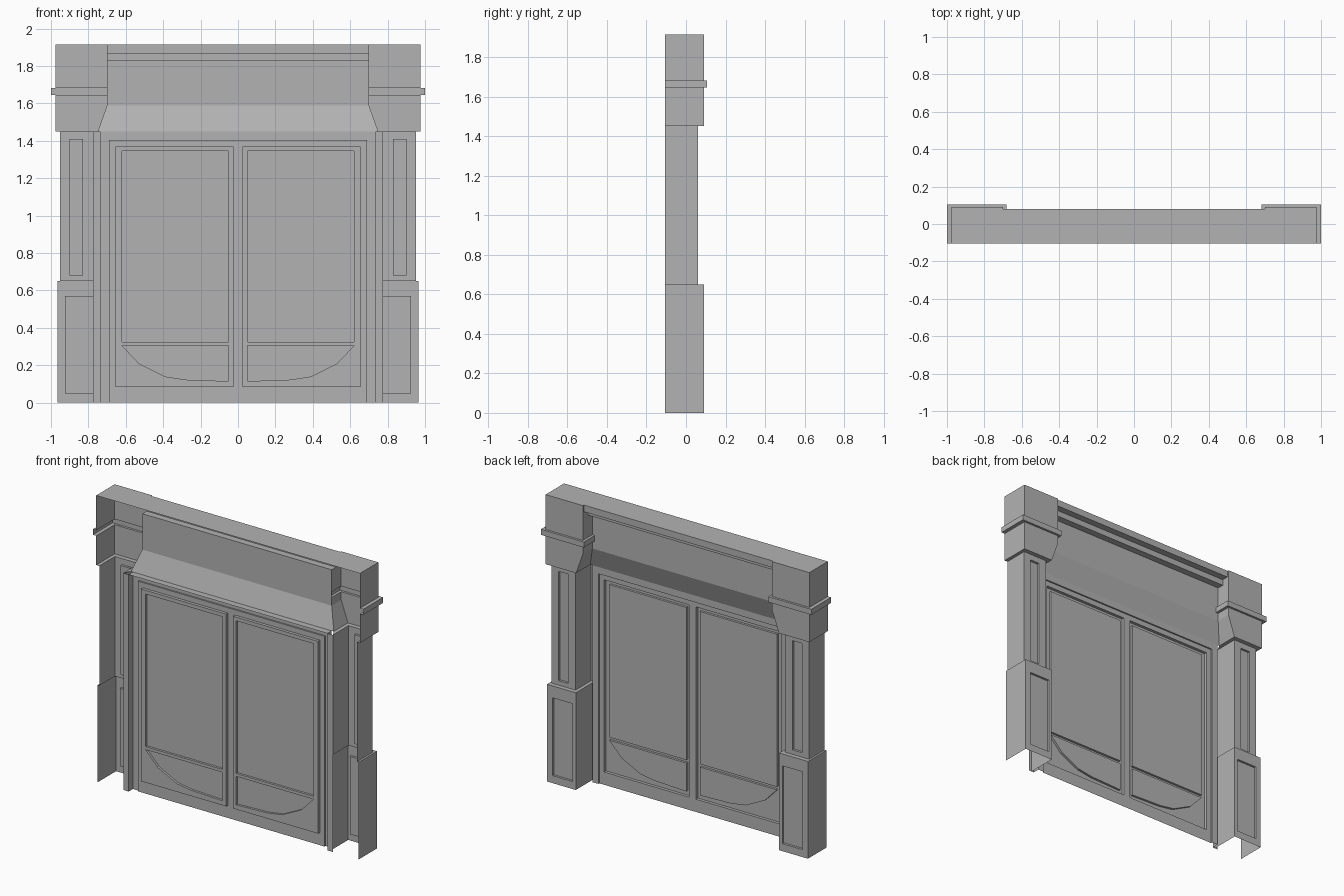
import bpy, bmesh

cube = bpy.data.objects.get("Cube")
if cube:
    bpy.data.objects.remove(cube, do_unlink=True)

# One plain stone grey for everything
stone = bpy.data.materials.new("stone_grey")
stone.use_nodes = True
colour = (0.45, 0.45, 0.45, 1)
stone.diffuse_color = colour
stone.node_tree.nodes["Principled BSDF"].inputs["Base Color"].default_value = colour

BACK = -0.105    # open rear edge of the shell
FACE = 0.09      # front of the pillar blocks


def finish(name, bm, mirror=True):
    """Clean the surface, turn it outward and make an object."""
    bmesh.ops.remove_doubles(bm, verts=bm.verts, dist=0.0002)
    bmesh.ops.dissolve_degenerate(bm, edges=bm.edges, dist=0.0002)
    bmesh.ops.recalc_face_normals(bm, faces=bm.faces)
    if sum(f.normal.y * f.calc_area() for f in bm.faces) < 0:
        bmesh.ops.reverse_faces(bm, faces=bm.faces)
    mesh = bpy.data.meshes.new(name)
    bm.to_mesh(mesh)
    bm.free()
    mesh.materials.append(stone)
    obj = bpy.data.objects.new(name, mesh)
    bpy.context.collection.objects.link(obj)
    if mirror:
        mod = obj.modifiers.new("mirror", 'MIRROR')
        mod.use_clip = True
    return obj


def face(bm, points):
    return bm.faces.new([bm.verts.new(p) for p in points])


def rect(x0, x1, z0, z1):
    return [(x0, z0), (x1, z0), (x1, z1), (x0, z1)]


def strip(bm, a, b):
    """Quads joining two point rows, skipping those of no area."""
    for i in range(len(a) - 1):
        quad = [a[i], a[i + 1], b[i + 1], b[i]]
        if len(set(quad)) > 2:
            face(bm, list(dict.fromkeys(quad)))


def sheet(bm, outline, y, panels):
    """Upright sheet with holes; each hole holds a panel set at its own depth."""
    edges = []
    for loop in [outline] + [p[0] for p in panels]:
        vs = [bm.verts.new((x, y, z)) for x, z in loop]
        edges += [bm.edges.new((vs[i - 1], vs[i])) for i in range(len(vs))]
    bmesh.ops.triangle_fill(bm, use_beauty=True, use_dissolve=False, edges=edges)
    for loop, depth, closed in panels:
        rim = loop + loop[:1]
        strip(bm, [(x, y, z) for x, z in rim], [(x, depth, z) for x, z in rim])
        if closed:
            face(bm, [(x, depth, z) for x, z in loop])


def pillar_part(name, rings, front_panel=None):
    """Loft of U-shaped sections: (z, outer x, inner x, front y, inner back y)."""
    bm = bmesh.new()
    rows = [[(xo, BACK, z), (xo, y, z), (xi, y, z), (xi, yb, z)]
            for z, xo, xi, y, yb in rings]
    for a, b in zip(rows, rows[1:]):
        if front_panel and a[0][2] != b[0][2]:
            strip(bm, a[:2], b[:2])
            strip(bm, a[2:], b[2:])
            y = a[1][1]
            sheet(bm, rect(a[2][0], a[1][0], a[0][2], b[0][2]), y,
                  [(front_panel, y - 0.015, True)])
        else:
            strip(bm, a, b)
    return finish(name, bm)


# Pillars: base, shaft, and capital block with its collar
base = (0.965, 0.752, FACE, BACK)
shaft = (0.952, 0.775, 0.06, BACK)
pillar_part("pillar_bases", [(0, *base), (0.65, *base), (0.65, *shaft)],
            rect(0.775, 0.925, 0.05, 0.57))
pillar_part("pillar_shafts", [(0.65, *shaft), (1.45, *shaft)],
            rect(0.83, 0.90, 0.68, 1.41))

block = (0.975, 0.70, FACE)
collar = (1.0, 0.682, 0.105)
pillar_part("pillar_capitals", [
    (1.45, *shaft),
    (1.45, 0.975, 0.75, FACE, -0.06),
    (1.59, *block, -0.01),
    (1.645, *block, -0.01),
    (1.645, *collar, -0.01),
    (1.682, *collar, -0.01),
    (1.682, *block, -0.01),
    (1.83, *block, -0.01),
    (1.83, *block, 0.035),
    (1.87, *block, 0.035),
    (1.87, *block, 0.08),
    (1.915, *block, 0.08)])

# Frieze with stepped cornice above and sloping soffit below
bm = bmesh.new()
profile = [(0.75, -0.06, 1.45), (0.70, -0.01, 1.59), (0.70, -0.01, 1.83),
           (0.70, 0.035, 1.83), (0.70, 0.035, 1.87), (0.70, 0.08, 1.87),
           (0.70, 0.08, 1.915)]
strip(bm, profile, [(0, y, z) for x, y, z in profile])
finish("frieze_and_cornice", bm)

# Flat top slab
bm = bmesh.new()
outline = [(0, 0.08), (0.70, 0.08), (0.70, FACE), (0.975, FACE), (0.975, BACK), (0, BACK)]
face(bm, [(x, y, 1.915) for x, y in outline])
top = finish("top_slab", bm)
if top.data.polygons[0].normal.z < 0:
    top.data.flip_normals()

# Door surround: side reveal, raised architrave, step back to the door
bm = bmesh.new()
steps = [(0.735, 1.45, BACK), (0.735, 1.45, -0.06),
         (0.69, 1.405, -0.06), (0.69, 1.405, -0.07)]
rows = [[(x, y, 0), (x, y, z), (0, y, z)] for x, z, y in steps]
for a, b in zip(rows, rows[1:]):
    strip(bm, a, b)
strip(bm, [(0.735, BACK, 0), (0.735, BACK, 1.45)], [(0.775, BACK, 0), (0.775, BACK, 1.45)])
finish("door_surround", bm)

# Doors: fixed rails, with each leaf set back
leaf = rect(0.025, 0.655, 0.085, 1.37)
bm = bmesh.new()
sheet(bm, rect(0, 0.69, 0, 1.405), -0.07, [(leaf, -0.09, False)])
finish("door_rails", bm)

# Leaves: tall raised panel over a raised curved apron
apron = [(0.05, 0.305), (0.05, 0.115), (0.28, 0.123), (0.39, 0.14),
         (0.53, 0.21), (0.62, 0.305)]
bm = bmesh.new()
sheet(bm, leaf, -0.09, [(rect(0.05, 0.62, 0.325, 1.345), -0.075, True),
                        (apron, -0.075, True)])
finish("door_leaves", bm)
